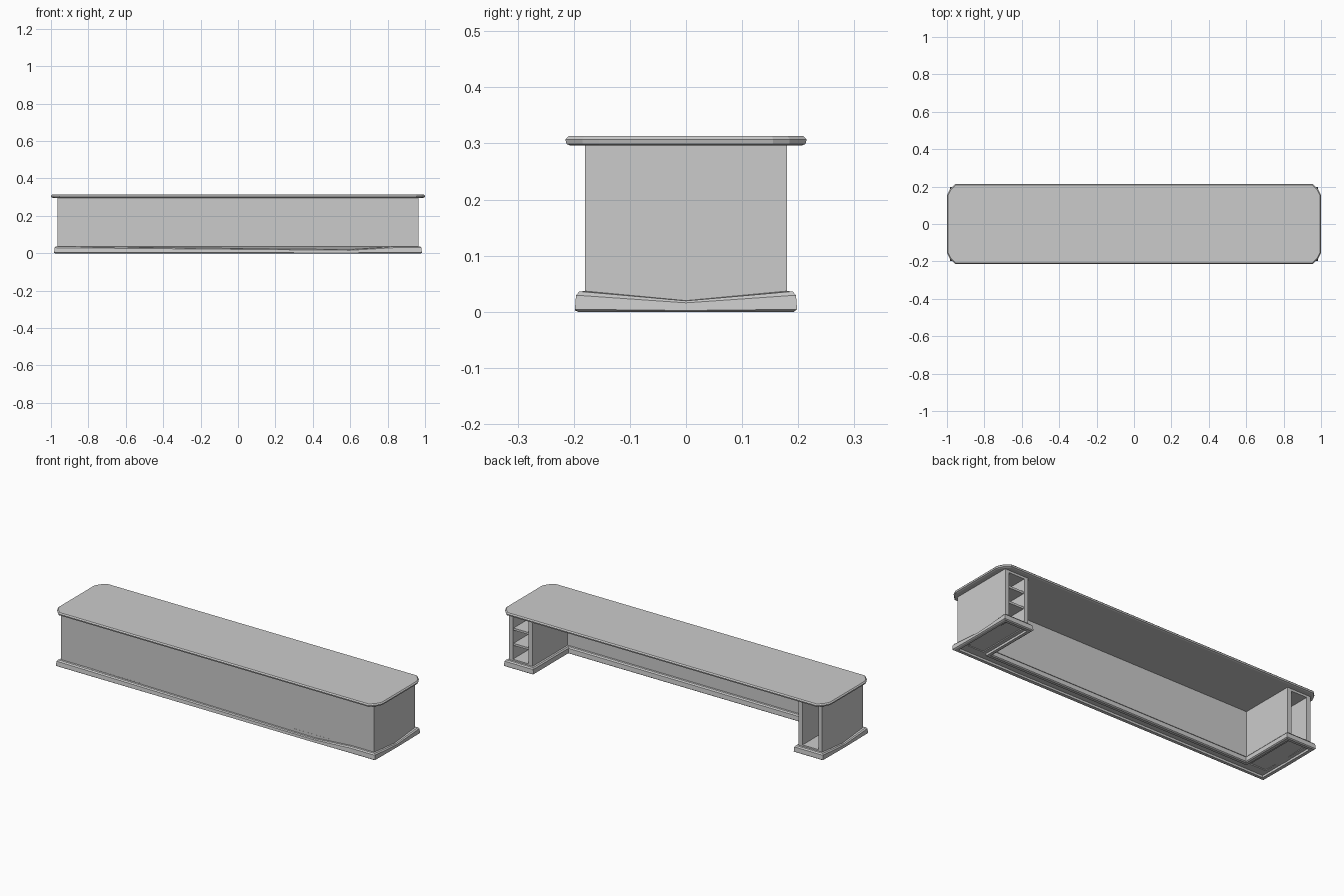
import bpy, bmesh
from mathutils import Vector

cube = bpy.data.objects.get("Cube")
if cube:
    bpy.data.objects.remove(cube)

grey = bpy.data.materials.new("plain_grey")
grey.use_nodes = True
COLOUR = (0.6, 0.6, 0.6, 1)
grey.diffuse_color = COLOUR
grey.node_tree.nodes["Principled BSDF"].inputs["Base Color"].default_value = COLOUR


def finish(name, bm):
    bmesh.ops.recalc_face_normals(bm, faces=bm.faces)
    mesh = bpy.data.meshes.new(name)
    bm.to_mesh(mesh)
    bm.free()
    mesh.materials.append(grey)
    obj = bpy.data.objects.new(name, mesh)
    bpy.context.collection.objects.link(obj)
    return obj


def box(name, low, high):
    bm = bmesh.new()
    bmesh.ops.create_cube(bm, size=1)
    for v in bm.verts:
        v.co = [h if c > 0 else l for c, l, h in zip(v.co, low, high)]
    return finish(name, bm)


def offset(points, d):
    """Move a counter-clockwise outline outward by d with mitred corners."""
    moved = []
    for i, p in enumerate(points):
        a = (p - points[i - 1]).normalized()
        b = (points[(i + 1) % len(points)] - p).normalized()
        na, nb = Vector((a.y, -a.x)), Vector((b.y, -b.x))
        moved.append(p + (na + nb) * d / (1 + na.dot(nb)))
    return moved


def skin(name, rings):
    """Join a stack of 3D rings with quads and cap both ends."""
    bm = bmesh.new()
    loops = [[bm.verts.new(p) for p in ring] for ring in rings]
    for low, high in zip(loops, loops[1:]):
        for i in range(len(low)):
            bm.faces.new((low[i - 1], low[i], high[i], high[i - 1]))
    bm.faces.new(loops[0])
    bm.faces.new(loops[-1])
    return finish(name, bm)


X, Y = 0.965, 0.18          # outer faces of the cabinet
INNER, BACK = 0.82, -0.13   # faces of the knee space
TOP, FLOOR, T = 0.298, 0.037, 0.024
DIP = 0.02

# Countertop: long slab with cut corners and softened edges
corner = [(1, 0.155), (0.985, 0.185), (0.955, 0.215)]
quarter = [Vector(c) for c in corner]
outline = (quarter
           + [Vector((-p.x, p.y)) for p in reversed(quarter)]
           + [-p for p in quarter]
           + [Vector((p.x, -p.y)) for p in reversed(quarter)])
layers = [(-0.01, 0.296), (-0.002, 0.299), (0, 0.307), (-0.006, 0.313)]
skin("countertop", [[(*p, z) for p in offset(outline, d)] for d, z in layers])

# Plinth: U-shaped skirting with sagging upper edge and recessed underside
path = [(-X, -Y, FLOOR), (0.6, -Y, DIP), (0.83, -Y, FLOOR), (X, -Y, FLOOR),
        (X, 0, DIP), (X, Y, FLOOR), (INNER, Y, FLOOR), (INNER, BACK, FLOOR),
        (-INNER, BACK, FLOOR), (-INNER, Y, FLOOR), (-X, Y, FLOOR), (-X, 0, DIP)]
flat = [Vector(p[:2]) for p in path]
section = [(0, 1), (0.01, 0.98), (0.016, 0.8), (0.018, 0.12), (0.012, 0),
           (-0.004, 0), (-0.004, 0.5)]
skin("plinth", [[(*q, p[2] * k) for p, q in zip(path, offset(flat, d))]
                for d, k in section])

# Front panel between and across the pedestals
box("front_panel", (-X, -Y, 0.012), (X, BACK, TOP))

# Pedestals: outer wall, inner wall and floor, open at the back
for side, s in (("left", 1), ("right", -1)):
    def part(name, x0, x1, y1, z0, z1):
        a, b = sorted((s * x0, s * x1))
        box(side + "_" + name, (a, BACK, z0), (b, y1, z1))
    part("outer_wall", X - T, X, Y, 0.012, TOP)
    part("inner_wall", INNER, INNER + T, Y, 0.012, TOP)
    part("floor", INNER + T, X - T, Y, 0.025, FLOOR + 0.008)
    part("top_rail", INNER + T, X - T, Y, TOP - 0.014, TOP)

# Two shelves in the left pedestal
for i, z in enumerate((0.125, 0.21)):
    box(f"shelf_{i + 1}", (INNER + T, BACK, z - 0.006), (X - T, Y - 0.006, z + 0.006))
